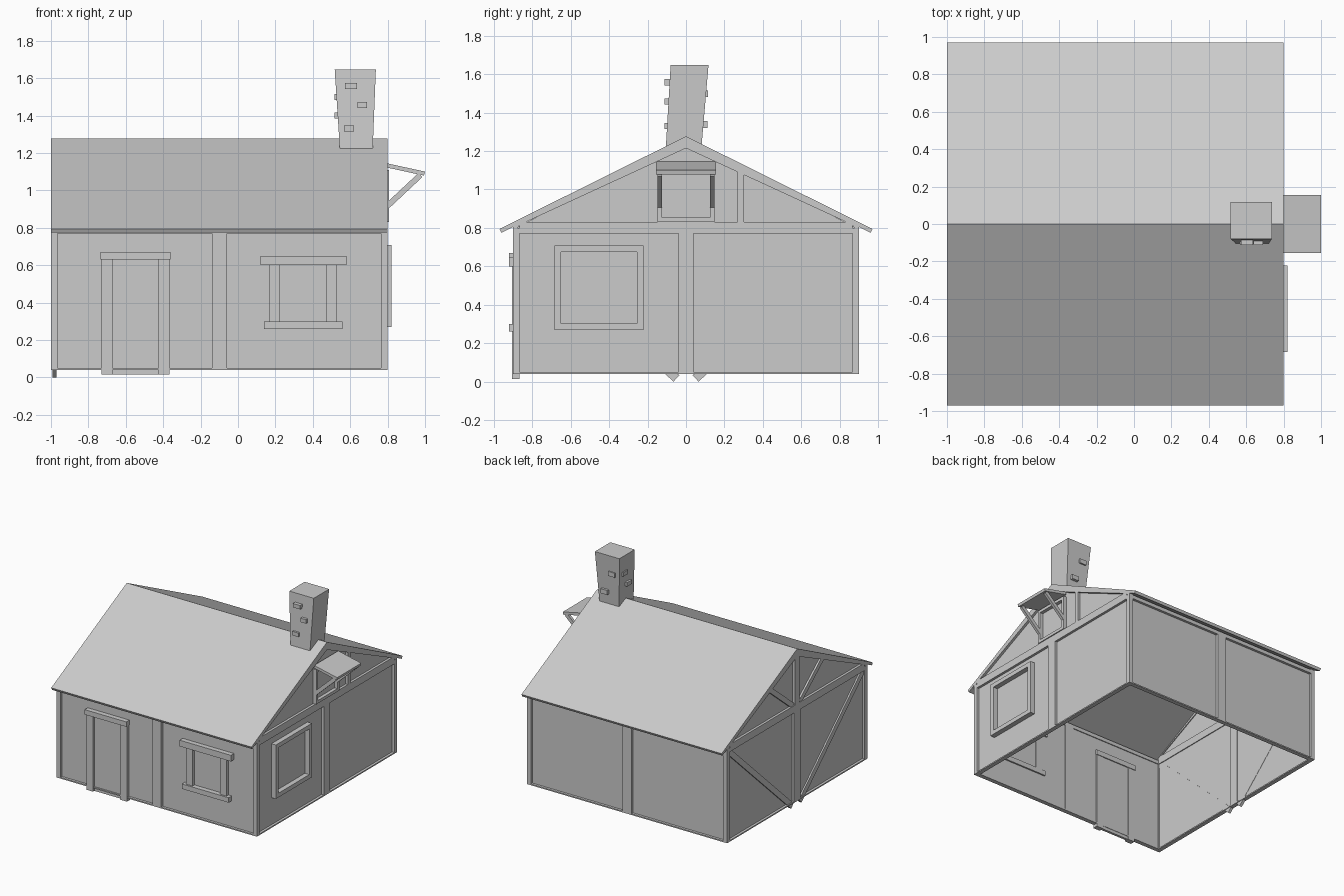
import bpy, bmesh
from mathutils import Vector

if "Cube" in bpy.data.objects:
    bpy.data.objects.remove(bpy.data.objects["Cube"])


def mesh(name, verts, faces):
    me = bpy.data.meshes.new(name)
    me.from_pydata(verts, [], faces)
    bm = bmesh.new()
    bm.from_mesh(me)
    bmesh.ops.recalc_face_normals(bm, faces=bm.faces)
    bm.to_mesh(me)
    bm.free()
    ob = bpy.data.objects.new(name, me)
    bpy.context.collection.objects.link(ob)
    return ob


def prism(name, profile, a, b, axis='x'):
    """Extrude a profile: (y, z) along x, or (x, z) along y."""
    n = len(profile)
    put = (lambda p, t: (t, p[0], p[1])) if axis == 'x' else (lambda p, t: (p[0], t, p[1]))
    verts = [put(p, a) for p in profile] + [put(p, b) for p in profile]
    faces = [tuple(range(n)), tuple(range(n, 2 * n))]
    faces += [(i, (i + 1) % n, (i + 1) % n + n, i + n) for i in range(n)]
    return mesh(name, verts, faces)


def box(name, x0, x1, y0, y1, z0, z1):
    return prism(name, [(y0, z0), (y1, z0), (y1, z1), (y0, z1)], x0, x1)


def bar(name, p, q, w, a, b, axis='x'):
    """Slanted timber of width w from p to q."""
    p, q = Vector(p), Vector(q)
    d = (q - p).normalized()
    n = Vector((-d.y, d.x)) * w / 2
    return prism(name, [p - n, q - n, q + n, p + n], a, b, axis)


L, R, W = -1.0, 0.8, 0.9          # left, right, half depth
T = 0.035                         # timber size
IN = 0.02                         # panel recess
B = 0.04                          # wall bottom

# wall panels: long sides, and pentagon ends reaching into the gables
for s, side in ((-1, 'front'), (1, 'back')):
    y0, y1 = sorted((s * (W - IN), s * (W - IN - 0.008)))
    box(side + '_wall_panel', L + IN, R - IN, y0, y1, B, 0.80)
h = W - IN
end = [(-h, B), (h, B), (h, 0.805), (0, 1.245), (-h, 0.805)]
prism('left_wall_panel', end, L + IN, L + IN + 0.008)
prism('right_wall_panel', end, R - IN - 0.008, R - IN)

# timber frame on the long sides
for s, side in ((-1, 'front'), (1, 'back')):
    y0, y1 = sorted((s * W, s * (W - T)))
    box(side + '_center_post', -0.14, -0.06, y0, y1, B, 0.77)
    box(side + '_top_beam', L, R, y0, y1, 0.77, 0.80)
    box(side + '_sill', L + T, R - T, y0, y1, B, B + 0.01)
    for x in (L, R - T):
        box(side + '_corner_post', x, x + T, y0, y1, B, 0.77)

# timber frame on the gable ends
for x, side in ((L, 'left'), (R - T, 'right')):
    box(side + '_center_post', x, x + T, -0.04, 0.04, B, 0.77)
    box(side + '_tie_beam', x, x + T, -W + T, W - T, 0.77, 0.83)
    box(side + '_sill', x, x + T, -W + T, W - T, B, B + 0.01)
    for s in (-1, 1):
        prism(side + '_rafter', [(0, 1.255), (s * W, 0.805), (s * W, 0.77),
                                 (s * 0.865, 0.815), (s * 0.835, 0.83), (0, 1.215)], x, x + T)

# diagonal braces on the left end
box('left_gable_post', L, L + T, -0.03, 0.03, 0.83, 1.23)
for s in (-1, 1):
    bar('left_wall_brace', (s * 0.05, 0.017), (s * 0.87, 0.775), 0.045, L + 0.008, L + 0.03)
    bar('left_gable_brace', (s * 0.045, 0.83), (s * 0.36, 1.088), 0.04, L + 0.005, L + 0.03)

# roof slab
prism('roof', [(-0.97, 0.795), (0, 1.277), (0.97, 0.795), (0.96, 0.775),
               (0, 1.252), (-0.96, 0.775)], L, R)

# door
for x0, x1 in ((-0.73, -0.67), (-0.425, -0.365)):
    box('door_post', x0, x1, -0.905, -0.865, 0.015, 0.63)
box('door_lintel', -0.735, -0.36, -0.92, -0.86, 0.63, 0.67)
box('door_leaf', -0.67, -0.425, -0.888, -0.868, 0.015, 0.63)

# front window
for x0, x1 in ((0.165, 0.225), (0.47, 0.53)):
    box('front_window_jamb', x0, x1, -0.905, -0.865, 0.30, 0.60)
box('front_window_lintel', 0.12, 0.58, -0.92, -0.86, 0.60, 0.65)
box('front_window_sill', 0.14, 0.56, -0.92, -0.86, 0.26, 0.30)


def frame(name, x0, x1, ya, yb, za, zb, t):
    """Rectangular frame lying in the right wall."""
    box(name + '_bottom', x0, x1, ya, yb, za, za + t)
    box(name + '_top', x0, x1, ya, yb, zb - t, zb)
    for y in (ya, yb - t):
        box(name + '_side', x0, x1, y, y + t, za + t, zb - t)


frame('right_window_frame', 0.765, 0.82, -0.685, -0.222, 0.27, 0.708, 0.034)

# gable hatch with awning
frame('gable_hatch_frame', 0.765, 0.808, -0.148, 0.148, 0.83, 1.11, 0.024)
box('right_gable_post', R - T, R, 0.268, 0.303, 0.83, 1.11)
bar('awning', (0.79, 1.135), (0.997, 1.09), 0.022, -0.155, 0.155, 'y')
for y in (-0.148, 0.126):
    bar('awning_brace', (0.80, 0.918), (0.975, 1.082), 0.03, y, y + 0.022, 'y')

# leaning, flared chimney
lo = [(0.545, -0.105, 1.215), (0.72, -0.105, 1.215), (0.72, 0.08, 1.215), (0.545, 0.08, 1.215)]
hi = [(0.517, -0.08, 1.647), (0.737, -0.08, 1.647), (0.737, 0.117, 1.647), (0.517, 0.117, 1.647)]
mesh('chimney', lo + hi, [(0, 1, 2, 3), (4, 5, 6, 7)]
     + [(i, (i + 1) % 4, (i + 1) % 4 + 4, i + 4) for i in range(4)])

# loose bricks standing proud of the chimney
for x, z, w in ((0.605, 1.558, 0.065), (0.665, 1.457, 0.05), (0.594, 1.33, 0.055)):
    box('front_brick', x - w / 2, x + w / 2, -0.113, -0.07, z - 0.016, z + 0.016)
for y, z in ((0.04, 1.50), (-0.01, 1.40)):
    box('left_brick', 0.515, 0.56, y - 0.03, y + 0.03, z - 0.016, z + 0.016)
for x, z, d in ((0.66, 1.34, 0.112), (0.59, 1.50, 0.115)):
    box('back_brick', x - 0.03, x + 0.03, 0.07, d, z - 0.02, z + 0.016)
